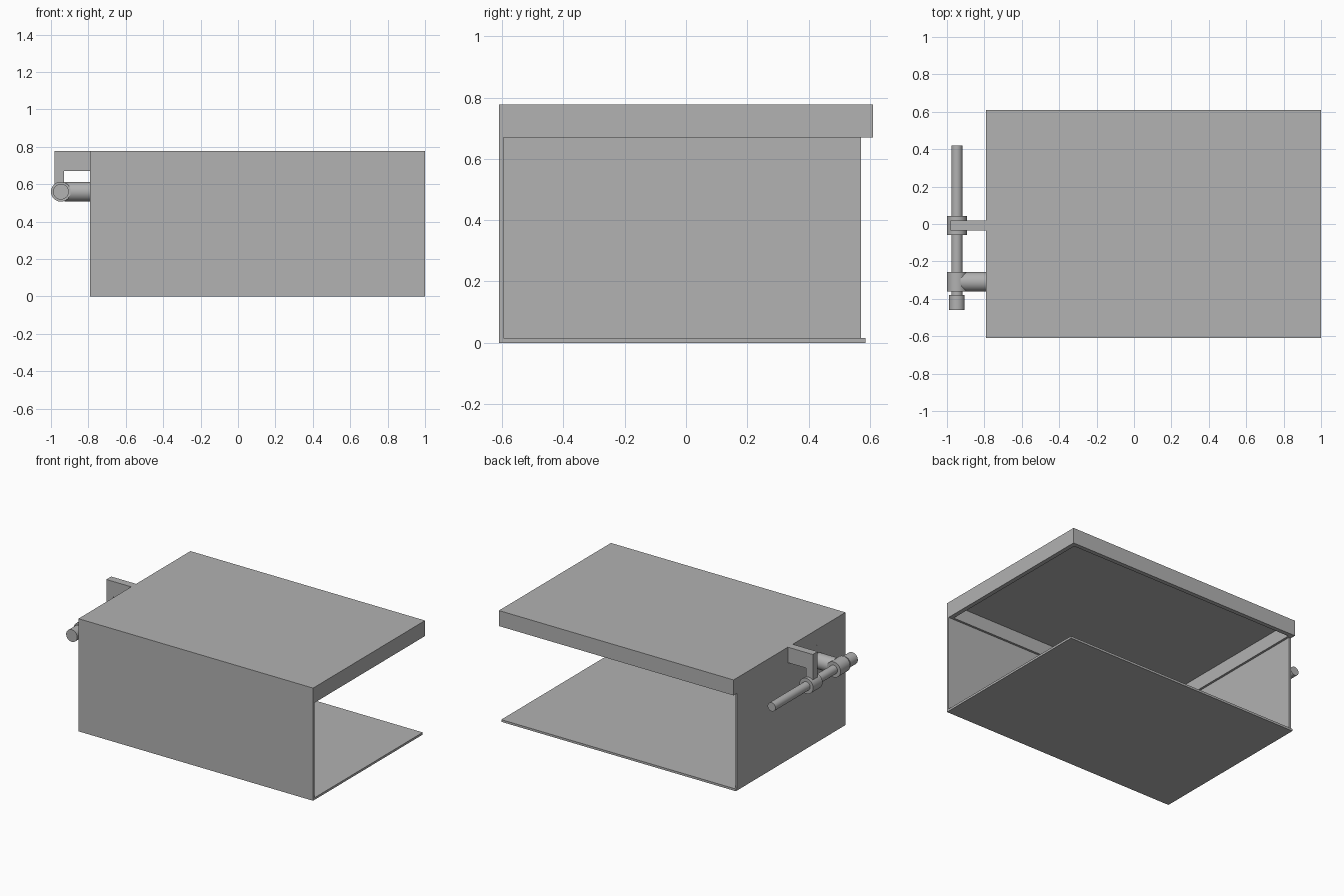
import bpy
import math
from mathutils import Vector

old = bpy.data.objects.get("Cube")
if old:
    bpy.data.objects.remove(old, do_unlink=True)

# Single grey material
grey = bpy.data.materials.new("plain grey")
grey.use_nodes = True
COLOR = (0.445, 0.445, 0.445, 1)
grey.diffuse_color = COLOR
grey.node_tree.nodes["Principled BSDF"].inputs["Base Color"].default_value = COLOR


def box(name, low, high):
    low, high = Vector(low), Vector(high)
    bpy.ops.mesh.primitive_cube_add(size=1, location=(low + high) / 2)
    ob = bpy.context.object
    ob.name = name
    ob.scale = high - low
    bpy.ops.object.transform_apply(location=False, rotation=False, scale=True)
    ob.data.materials.append(grey)
    return ob


def cylinder(name, start, end, radius):
    start, end = Vector(start), Vector(end)
    axis = end - start
    bpy.ops.mesh.primitive_cylinder_add(
        vertices=40, radius=radius, depth=axis.length, location=(start + end) / 2,
        rotation=axis.to_track_quat("Z", "Y").to_euler())
    ob = bpy.context.object
    ob.name = name
    bpy.ops.object.shade_smooth_by_angle(angle=math.radians(35))
    ob.data.materials.append(grey)
    return ob


LEFT, RIGHT = -0.79, 1.0
FRONT, BACK = -0.61, 0.61
SHEET, RIM = 0.015, 0.03
LID_LOW, TOP = 0.67, 0.777

# Open case: floor, front wall and one end wall
box("floor_panel", (LEFT, FRONT, 0), (RIGHT, 0.585, SHEET))
box("front_wall", (LEFT, FRONT, SHEET), (RIGHT, FRONT + SHEET, LID_LOW))
box("end_wall", (LEFT, FRONT + SHEET, SHEET), (LEFT + SHEET, 0.57, LID_LOW))

# Lid: a shallow tray turned upside down
lid = box("lid", (LEFT, FRONT, LID_LOW), (RIGHT, BACK, TOP))
cutter = box("lid_hollow_cutter", (LEFT + RIM, FRONT + RIM, LID_LOW - 0.1),
             (RIGHT - RIM, BACK - RIM, TOP - SHEET))
cutter.hide_render = True
cut = lid.modifiers.new("hollow", "BOOLEAN")
cut.operation = "DIFFERENCE"
cut.solver = "EXACT"
cut.object = cutter
bpy.context.view_layer.objects.active = lid
bpy.ops.object.modifier_apply(modifier=cut.name)
bpy.data.objects.remove(cutter, do_unlink=True)

# Bent bracket from the lid down to the sliding collar
box("bracket_arm", (-0.98, -0.035, LID_LOW), (LEFT, 0.018, TOP))
box("bracket_leg", (-0.98, -0.035, 0.58), (-0.93, 0.018, LID_LOW))

# Rod, its collars and end knob, all on one axis along y
ROD_X, ROD_Z = -0.947, 0.56
for name, y0, y1, radius in (
        ("rod", -0.44, 0.42, 0.03),
        ("bracket_collar", -0.06, 0.042, 0.053),
        ("mount_collar", -0.362, -0.256, 0.053),
        ("end_knob", -0.46, -0.38, 0.042)):
    cylinder(name, (ROD_X, y0, ROD_Z), (ROD_X, y1, ROD_Z), radius)

# Post that holds the rod on the end wall
cylinder("mount_post", (ROD_X + 0.02, -0.309, ROD_Z), (LEFT, -0.309, ROD_Z), 0.052)
